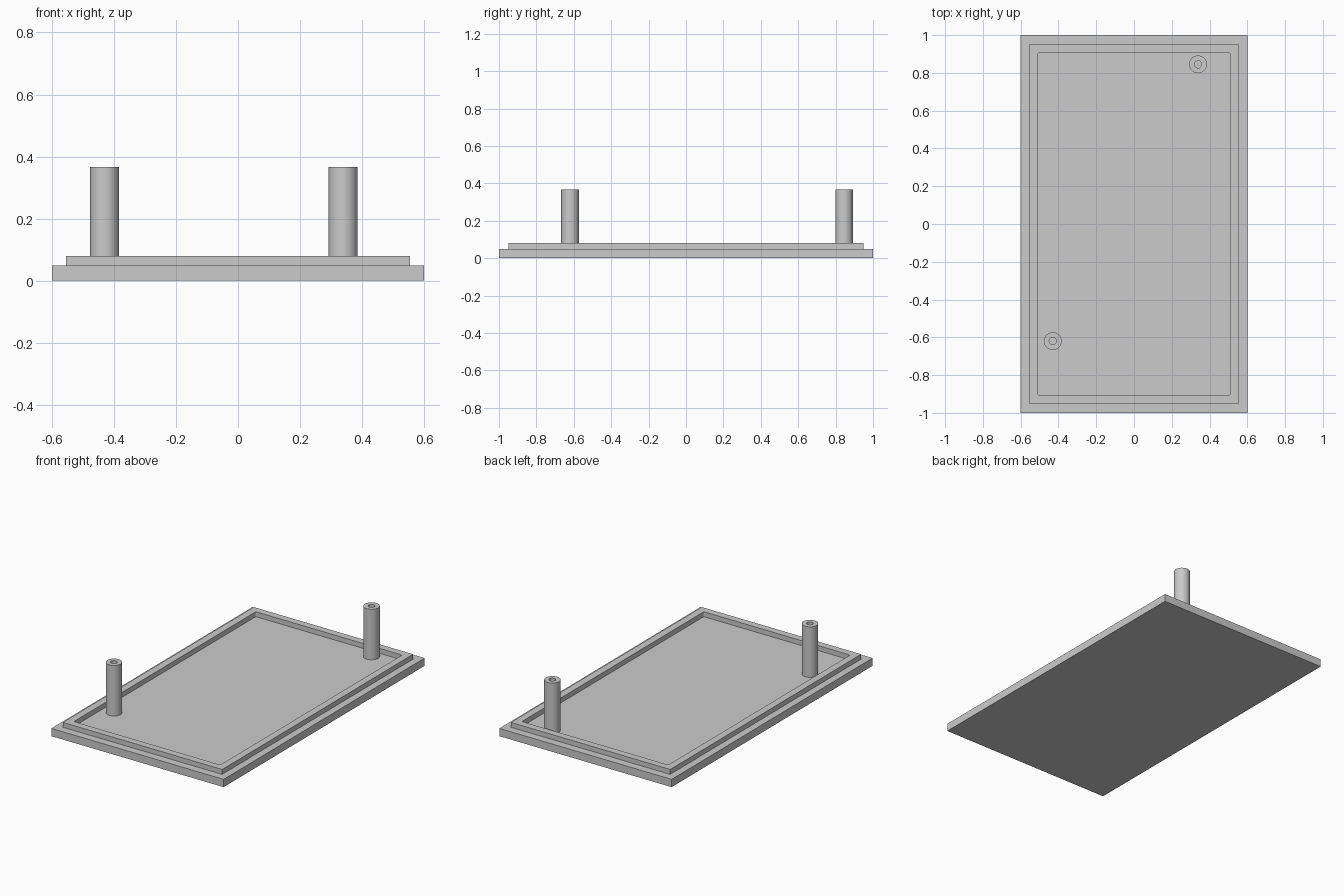
import bpy
import bmesh
import math

if "Cube" in bpy.data.objects:
    bpy.data.objects.remove(bpy.data.objects["Cube"])

BASE_TOP, LIP_TOP, POST_TOP = 0.049, 0.08, 0.367

grey = bpy.data.materials.new("light grey")
grey.use_nodes = True
grey.diffuse_color = (0.6, 0.6, 0.6, 1)
grey.node_tree.nodes["Principled BSDF"].inputs["Base Color"].default_value = (0.6, 0.6, 0.6, 1)


def rectangle(half_x, half_y):
    return [(-half_x, -half_y), (half_x, -half_y), (half_x, half_y), (-half_x, half_y)]


def rounded_rectangle(half_x, half_y, radius, steps=4):
    points = []
    for i, (sx, sy) in enumerate([(1, 1), (-1, 1), (-1, -1), (1, -1)]):
        for k in range(steps + 1):
            a = math.pi / 2 * (i + k / steps)
            points.append((sx * (half_x - radius) + radius * math.cos(a),
                           sy * (half_y - radius) + radius * math.sin(a)))
    return points


def circle(radius, sides=48):
    return [(radius * math.cos(math.tau * i / sides), radius * math.sin(math.tau * i / sides))
            for i in range(sides)]


def extruded(name, outlines, bottom, top, location=(0, 0)):
    """Extrude an outline, with any further outlines cut through as holes."""
    bm = bmesh.new()
    edges = []
    for outline in outlines:
        verts = [bm.verts.new((x, y, bottom)) for x, y in outline]
        edges += [bm.edges.new((v, verts[i - 1])) for i, v in enumerate(verts)]
    bmesh.ops.triangle_fill(bm, edges=edges, use_beauty=True)
    grown = bmesh.ops.extrude_face_region(bm, geom=bm.faces[:], use_keep_orig=True)
    moved = [g for g in grown["geom"] if isinstance(g, bmesh.types.BMVert)]
    bmesh.ops.translate(bm, verts=moved, vec=(0, 0, top - bottom))
    bmesh.ops.recalc_face_normals(bm, faces=bm.faces[:])
    mesh = bpy.data.meshes.new(name)
    bm.to_mesh(mesh)
    bm.free()
    mesh.materials.append(grey)
    obj = bpy.data.objects.new(name, mesh)
    obj.location = (*location, 0)
    bpy.context.collection.objects.link(obj)
    return obj


# Flat cover plate
extruded("base_plate", [rectangle(0.6, 1.0)], 0, BASE_TOP)

# Raised locating lip, set in from the plate edge
extruded("raised_lip", [rectangle(0.555, 0.95), rounded_rectangle(0.51, 0.905, 0.008)],
         BASE_TOP, LIP_TOP)

# Hollow screw posts in opposite corners
for name, place in (("front_right_post", (-0.43, -0.62)), ("back_left_post", (0.339, 0.845))):
    post = extruded(name, [circle(0.047), circle(0.019)], BASE_TOP, POST_TOP, place)
    bpy.ops.object.select_all(action="DESELECT")
    post.select_set(True)
    bpy.context.view_layer.objects.active = post
    bpy.ops.object.shade_smooth_by_angle(angle=math.radians(30))
